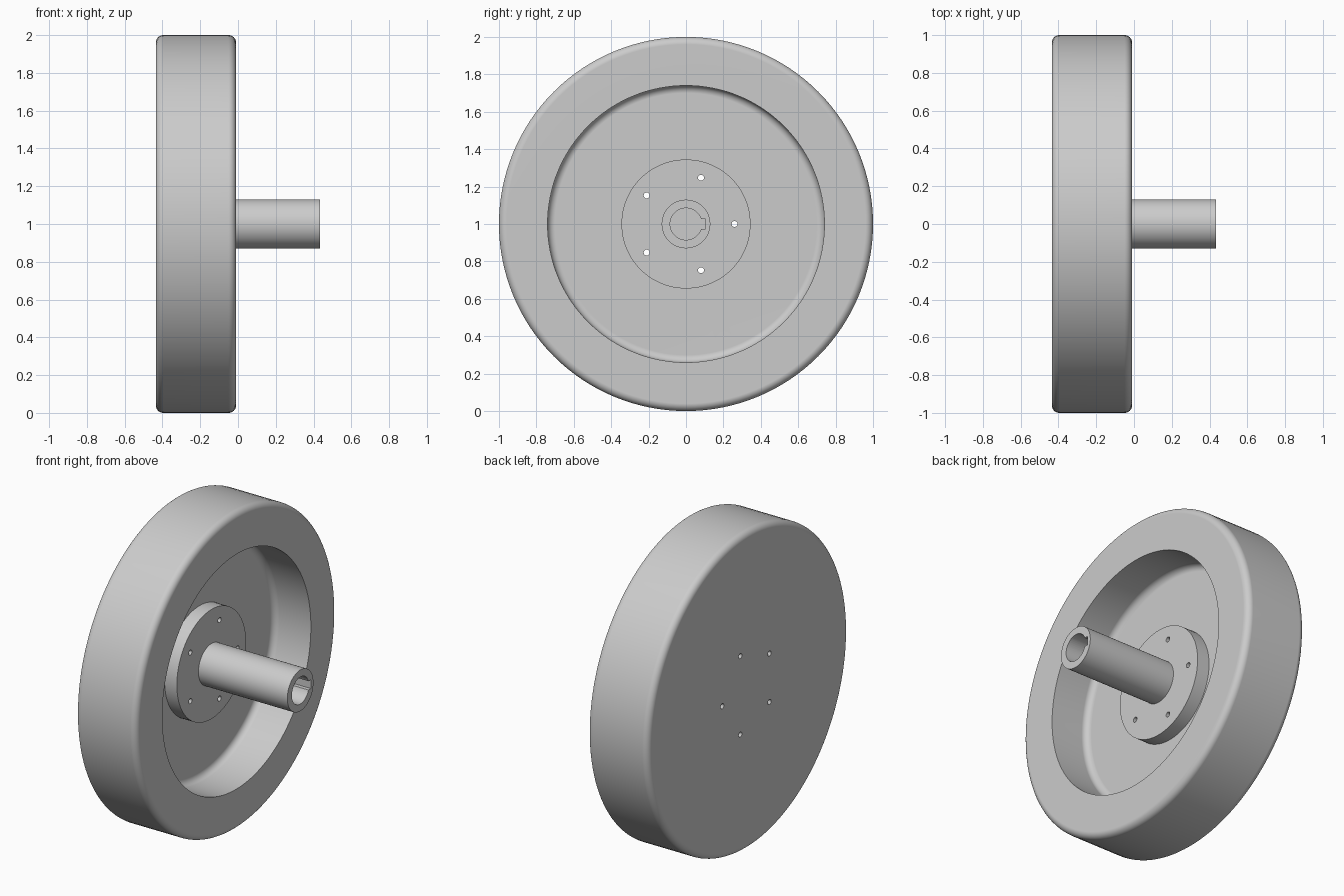
import bpy
import bmesh
from math import sin, cos, pi, radians, sqrt, atan2

cube = bpy.data.objects.get("Cube")
if cube:
    bpy.data.objects.remove(cube, do_unlink=True)

AXLE_Z = 1.0
RIM_X, BACK_X = -0.01, -0.435
FLOOR_X, FLANGE_X, TIP_X = -0.27, -0.185, 0.435
FILLET = 0.04

grey = bpy.data.materials.new("plain_grey")
grey.use_nodes = True
colour = (0.6, 0.6, 0.6, 1)
grey.diffuse_color = colour
grey.node_tree.nodes["Principled BSDF"].inputs["Base Color"].default_value = colour


def add_object(name, bm):
    bmesh.ops.recalc_face_normals(bm, faces=bm.faces)
    mesh = bpy.data.meshes.new(name)
    bm.to_mesh(mesh)
    bm.free()
    mesh.materials.append(grey)
    obj = bpy.data.objects.new(name, mesh)
    bpy.context.collection.objects.link(obj)
    obj.location.z = AXLE_Z
    return obj


def arc(x, r, start, end, steps=8):
    """Fillet points (x, radius) around a centre, angles in degrees."""
    angles = [radians(start + (end - start) * i / steps) for i in range(steps + 1)]
    return [(x + FILLET * cos(a), r + FILLET * sin(a)) for a in angles]


def lathe(name, profile, sides):
    """Revolve (x, radius) points about the x axis."""
    bm = bmesh.new()
    verts = [bm.verts.new((x, 0, r)) for x, r in profile]
    edges = [bm.edges.new(pair) for pair in zip(verts, verts[1:])]
    bmesh.ops.spin(bm, geom=verts + edges, cent=(0, 0, 0), axis=(1, 0, 0),
                   angle=2 * pi, steps=sides)
    bmesh.ops.remove_doubles(bm, verts=bm.verts, dist=0.0001)
    return add_object(name, bm)


def prism(name, outline, x0, x1):
    """Extrude a (y, z) outline along x."""
    bm = bmesh.new()
    face = bm.faces.new([bm.verts.new((x0, y, z)) for y, z in outline])
    new = bmesh.ops.extrude_face_region(bm, geom=[face])["geom"]
    bmesh.ops.translate(bm, vec=(x1 - x0, 0, 0),
                        verts=[v for v in new if isinstance(v, bmesh.types.BMVert)])
    return add_object(name, bm)


def cut(obj, cutters):
    for cutter in cutters:
        cutter.hide_render = True
        mod = obj.modifiers.new("cut", "BOOLEAN")
        mod.operation = "DIFFERENCE"
        mod.solver = "EXACT"
        mod.object = cutter
    bpy.ops.object.select_all(action="DESELECT")
    obj.select_set(True)
    bpy.context.view_layer.objects.active = obj
    for mod in list(obj.modifiers):
        bpy.ops.object.modifier_apply(modifier=mod.name)


def finish(obj):
    bpy.ops.object.select_all(action="DESELECT")
    obj.select_set(True)
    bpy.context.view_layer.objects.active = obj
    bpy.ops.object.shade_smooth_by_angle(angle=radians(30))
    mod = obj.modifiers.new("flat_caps", "WEIGHTED_NORMAL")
    mod.keep_sharp = True


# Wheel: rounded tread, solid back, dished on the shaft side
wheel = lathe("wheel",
              [(BACK_X, 0)]
              + arc(BACK_X + FILLET, 1 - FILLET, 180, 90)
              + arc(RIM_X - FILLET, 1 - FILLET, 90, 0)
              + [(RIM_X, 0.74)]
              + arc(FLOOR_X + FILLET, 0.74 - FILLET, 90, 180)
              + [(FLOOR_X, 0)], 128)

# Flange and hollow shaft
hub = lathe("flanged_shaft",
            [(FLOOR_X, 0), (FLOOR_X, 0.345), (FLANGE_X, 0.345),
             (FLANGE_X, 0.13), (TIP_X, 0.13), (TIP_X, 0)], 96)

# Bore outline with a keyway towards +y
bore_r, key_y, key_z = 0.085, 0.105, 0.028
start = atan2(key_z, sqrt(bore_r ** 2 - key_z ** 2))
steps = 48
outline = [(key_y, -key_z), (key_y, key_z)]
for i in range(steps + 1):
    a = start + (2 * pi - 2 * start) * i / steps
    outline.append((bore_r * cos(a), bore_r * sin(a)))
bore = prism("bore_cutter", outline, FLOOR_X - 0.05, TIP_X + 0.1)

# Five bolt holes through flange and wheel
holes = []
for i in range(5):
    a = 2 * pi * i / 5
    ring = [(0.26 * cos(a) + 0.016 * cos(t * pi / 10),
             0.26 * sin(a) + 0.016 * sin(t * pi / 10)) for t in range(20)]
    holes.append(prism("bolt_hole_cutter", ring, BACK_X - 0.1, FLANGE_X + 0.1))

cut(wheel, holes)
cut(hub, holes + [bore])
for cutter in holes + [bore]:
    bpy.data.objects.remove(cutter, do_unlink=True)
finish(wheel)
finish(hub)
